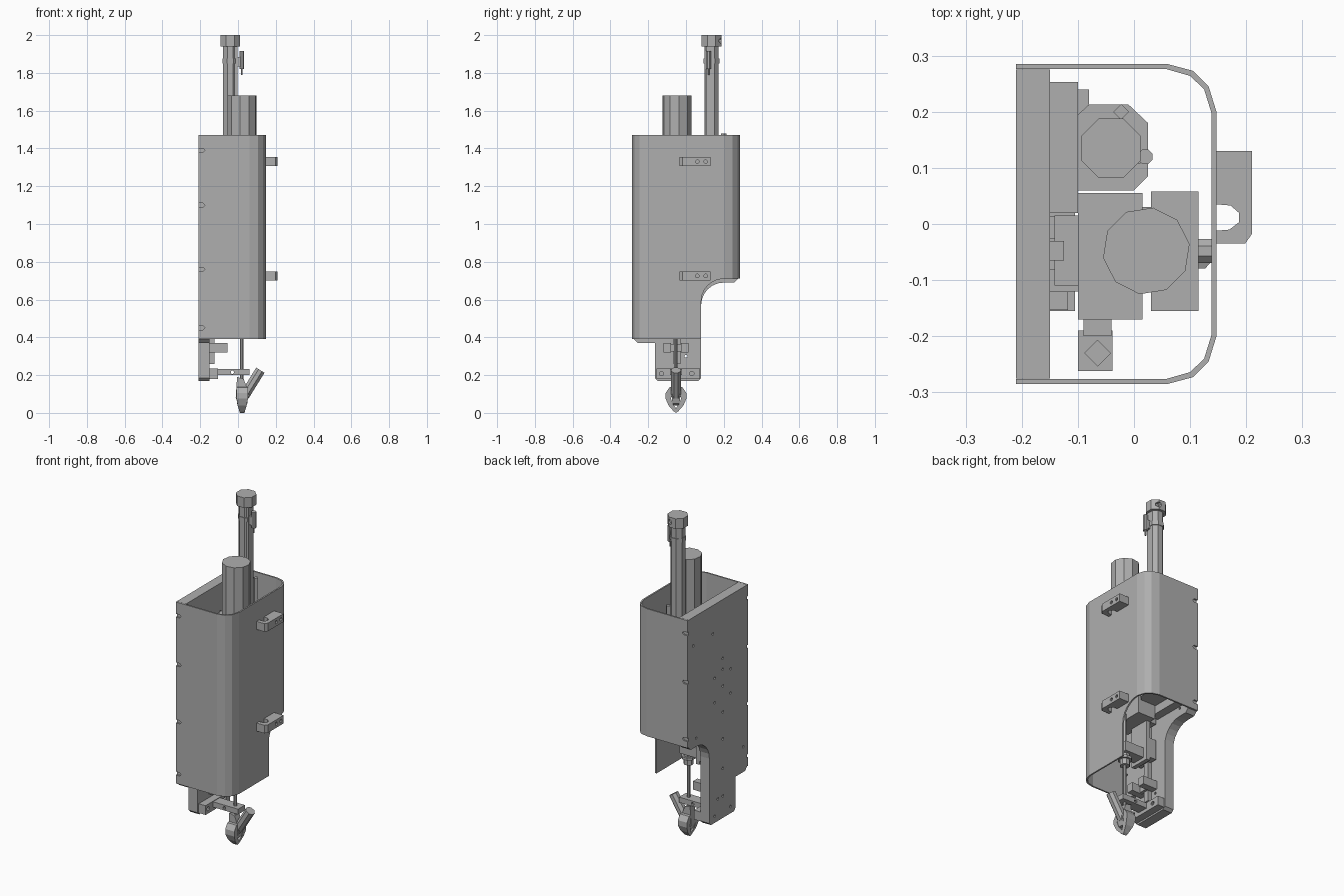
import bpy, bmesh, math
from mathutils import Vector

cube = bpy.data.objects.get("Cube")
if cube:
    bpy.data.objects.remove(cube, do_unlink=True)

grey = bpy.data.materials.new("machine_grey")
grey.use_nodes = True
GREY = (0.43, 0.43, 0.43, 1)
grey.diffuse_color = GREY
grey.node_tree.nodes["Principled BSDF"].inputs["Base Color"].default_value = GREY

AXES = {"x": lambda u, v, h: (h, u, v),
        "y": lambda u, v, h: (u, h, v),
        "z": lambda u, v, h: (u, v, h)}


def finish(name, bm):
    bmesh.ops.recalc_face_normals(bm, faces=bm.faces)
    mesh = bpy.data.meshes.new(name)
    bm.to_mesh(mesh)
    bm.free()
    mesh.materials.append(grey)
    ob = bpy.data.objects.new(name, mesh)
    bpy.context.collection.objects.link(ob)
    return ob


def add_prism(bm, pts, axis, a, b):
    """Extrude a 2D outline along an axis from a to b."""
    place = AXES[axis]
    lo = [bm.verts.new(place(u, v, a)) for u, v in pts]
    hi = [bm.verts.new(place(u, v, b)) for u, v in pts]
    bm.faces.new(lo)
    bm.faces.new(hi)
    for i in range(len(pts)):
        j = (i + 1) % len(pts)
        bm.faces.new((lo[i], lo[j], hi[j], hi[i]))


def prism(name, pts, axis, a, b):
    bm = bmesh.new()
    add_prism(bm, pts, axis, a, b)
    return finish(name, bm)


def rect(u0, u1, v0, v1):
    return [(u0, v0), (u1, v0), (u1, v1), (u0, v1)]


def ring(u, v, r, n=8, turn=0.5):
    steps = [math.tau * (i + turn) / n for i in range(n)]
    return [(u + r * math.cos(t), v + r * math.sin(t)) for t in steps]


def box(name, x0, x1, y0, y1, z0, z1):
    return prism(name, rect(x0, x1, y0, y1), "z", z0, z1)


def rod(name, x, y, r, z0, z1, n=8, turn=0.5):
    return prism(name, ring(x, y, r, n, turn), "z", z0, z1)


def arc(u, v, r, start, end, n=6):
    angles = [math.radians(start + (end - start) * i / n) for i in range(n + 1)]
    return [(u + r * math.cos(t), v + r * math.sin(t)) for t in angles]


def cut(ob, prisms):
    """Cut a list of (outline, axis, a, b) prisms out of an object."""
    bm = bmesh.new()
    for p in prisms:
        add_prism(bm, *p)
    cutter = finish("cutter", bm)
    cutter.hide_render = True
    mod = ob.modifiers.new("cut", "BOOLEAN")
    mod.object = cutter
    mod.operation = "DIFFERENCE"
    mod.solver = "EXACT"
    bpy.context.view_layer.objects.active = ob
    bpy.ops.object.modifier_apply(modifier=mod.name)
    bpy.data.objects.remove(cutter, do_unlink=True)


# Bent sheet cover, open at top and bottom
half_out = [(-0.21, 0.285), (0.06, 0.285), (0.105, 0.273), (0.133, 0.245), (0.147, 0.2)]
half_in = [(-0.21, 0.276), (0.058, 0.276), (0.1, 0.264), (0.125, 0.24), (0.138, 0.198)]


def mirrored(half):
    return half + [(x, -y) for x, y in reversed(half)]


cover = prism("cover", mirrored(half_out) + mirrored(half_in)[::-1], "z", 0.39, 1.47)
corner = [(0.08, 0.3)] + arc(0.2, 0.59, 0.12, 180, 90) + [(0.27, 0.71), (0.4, 0.72), (0.4, 0.3)]
slots = [([(-0.25, z - 0.01), (-0.185, z - 0.01), (-0.175, z), (-0.185, z + 0.01),
           (-0.25, z + 0.01)], "y", -0.4, 0.4) for z in (0.45, 0.76, 1.1, 1.39)]
cut(cover, slots)
cut(cover, [(corner, "x", -0.5, 0.5)])

# Back plate with stepped foot and bolt holes
outline = [(-0.275, 1.47), (-0.275, 0.39), (-0.255, 0.37), (-0.165, 0.37), (-0.165, 0.185),
           (-0.15, 0.17), (0.065, 0.17), (0.08, 0.185)]
outline += arc(0.2, 0.57, 0.12, 180, 90) + [(0.255, 0.69), (0.275, 0.71), (0.275, 1.47)]
plate = prism("back_plate", outline, "x", -0.21, -0.15)
holes = [(0.047, 1.3), (0.23, 1.3), (-0.24, 0.52), (0.205, 0.74), (0, 0.3)]
holes += [(-0.047, z) for z in (1.12, 1.055, 0.955, 0.8, 0.64, 0.465, 0.3)]
holes += [(y, z) for y in (-0.12, 0.03) for z in (1.03, 0.885, 0.21)]
cut(plate, [(ring(y, z, 0.008), "x", -0.3, -0.1) for y, z in holes])

# Hooked hanging brackets on the cover
hook = [(0.147, 0.13), (0.21, 0.13), (0.21, -0.018), (0.198, -0.035), (0.147, -0.035),
        (0.147, -0.012), (0.17, -0.01), (0.187, 0.003), (0.187, 0.02), (0.172, 0.033),
        (0.147, 0.035)]
for label, z in (("upper", 1.33), ("lower", 0.725)):
    bracket = prism(label + "_bracket", hook, "z", z - 0.024, z + 0.024)
    cut(bracket, [(ring(y, z, 0.01), "x", 0.1, 0.3) for y in (0.06, 0.104)])

# Motor and its housing
rod("motor", 0.022, -0.048, 0.078, 0.95, 1.68, 10, 0.25)
box("motor_mount", -0.1, 0.015, -0.17, 0.055, 0.72, 1.2)
box("gear_housing", 0.03, 0.115, -0.155, 0.058, 0.85, 1.15)
box("housing_bridge", 0.01, 0.035, -0.12, 0.03, 0.87, 1.1)
prism("cover_knob", ring(-0.048, 1.0, 0.023), "x", 0.113, 0.138)

# Air cylinder with head, port, sensor and mounting
CX, CY = -0.041, 0.135
rod("cylinder_tube", CX, CY, 0.041, 0.8, 1.95)
head = rod("cylinder_head", CX, CY, 0.057, 1.94, 2.0)
cut(head, [(ring(CX + 0.02, 1.97, 0.016), "y", CY + 0.03, CY + 0.1)])
rod("sensor_band", CX, CY, 0.045, 1.85, 1.875)
box("sensor_clamp", -0.005, 0.012, 0.108, 0.132, 1.835, 1.885)
rod("sensor_body", 0.02, 0.12, 0.014, 1.82, 1.915)
rod("sensor_cable", 0.02, 0.12, 0.005, 1.79, 1.83)
box("tube_rail", -0.018, -0.003, 0.105, 0.13, 1.2, 1.94)
prism("cylinder_mount", [(-0.1, 0.06), (0, 0.06), (0.025, 0.085), (0.025, 0.18),
                         (-0.01, 0.213), (-0.08, 0.213), (-0.1, 0.195)], "z", 0.8, 0.9)
prism("cylinder_clamp", [(-0.1, 0.06), (0, 0.06), (0.025, 0.085), (0.025, 0.18),
                         (-0.01, 0.213), (-0.08, 0.213), (-0.1, 0.195)], "z", 1.2, 1.26)
box("mount_block", -0.16, -0.1, 0.02, 0.253, 0.75, 1.3)
box("mount_spacer", -0.1, -0.08, 0.18, 0.24, 0.8, 1.0)
rod("air_fitting", -0.023, 0.2, 0.014, 1.2, 1.48, 4, 0)

# Vertical guide rail with carriages
box("guide_rail", -0.15, -0.125, -0.065, -0.03, 0.26, 1.25)
for i, z in enumerate((0.5, 0.72, 0.98)):
    box("carriage_%d" % i, -0.142, -0.095, -0.11, 0.015, z, z + 0.12)
box("slide_plate", -0.1, -0.075, -0.11, 0.015, 0.48, 1.1)
box("slide_arm", -0.08, 0.05, -0.09, -0.01, 0.5, 0.56)
box("side_spacer", -0.15, -0.118, -0.153, -0.12, 0.8, 1.1)

# Valve block at the side
box("valve_block", -0.1, -0.038, -0.262, -0.19, 0.75, 0.8)
box("valve_bracket", -0.09, -0.04, -0.2, -0.165, 0.75, 0.85)
rod("valve_body", -0.065, -0.23, 0.024, 0.79, 0.9, 4, 0)

# Rail stop with two lugs
for y in (-0.105, -0.012):
    box("rail_stop_lug", -0.15, -0.055, y - 0.015, y + 0.025, 0.32, 0.37)
box("rail_stop", -0.15, -0.11, -0.12, 0.013, 0.325, 0.365)

# Foot block and guide arm
foot = box("foot_block", -0.15, -0.105, -0.155, 0.075, 0.18, 0.235)
cut(foot, [(ring(y, 0.208, 0.012), "x", -0.12, -0.05) for y in (-0.13, 0.03)])
arm = box("guide_arm", -0.106, 0.06, -0.085, -0.02, 0.2, 0.232)
cut(arm, [(ring(-0.03, 0.215, 0.009), "y", -0.2, 0.1)])

# Drive rod and coupling
rod("drive_rod", 0.02, -0.053, 0.01, 0.15, 0.75)
rod("rod_coupling", 0.02, -0.053, 0.028, 0.43, 0.5)
rod("rod_collar", 0.02, -0.053, 0.04, 0.465, 0.48)

# Gripper: body, tilted nozzle and a mirrored pair of claws
prism("gripper_body", [(-0.005, 0.19), (0.03, 0.18), (0.06, 0.1), (0.045, 0.05),
                       (0.005, 0.04), (-0.012, 0.08)], "y", -0.075, -0.031)
bm = bmesh.new()
add_prism(bm, ring(0, 0, 0.028), "z", 0, 0.16)
axis = Vector((0.09, 0, 0.145))
turn = Vector((0, 0, 1)).rotation_difference(axis)
for v in bm.verts:
    v.co = turn @ v.co + Vector((0.034, -0.053, 0.09))
finish("tilted_nozzle", bm)
claw = [(0.012, 0.14), (0.035, 0.135), (0.055, 0.105), (0.055, 0.075), (0.04, 0.04),
        (0.012, 0.008), (0, 0), (0, 0.025), (0.018, 0.05), (0.028, 0.08), (0.015, 0.1)]
for label, side in (("back", 1), ("front", -1)):
    jaw = prism(label + "_claw", [(-0.053 + side * u, z) for u, z in claw], "x", -0.008, 0.052)
    for v in jaw.data.vertices:
        if v.co.z < 0.06:
            v.co.x = 0.022 + (v.co.x - 0.022) * (0.4 + 10 * v.co.z)
